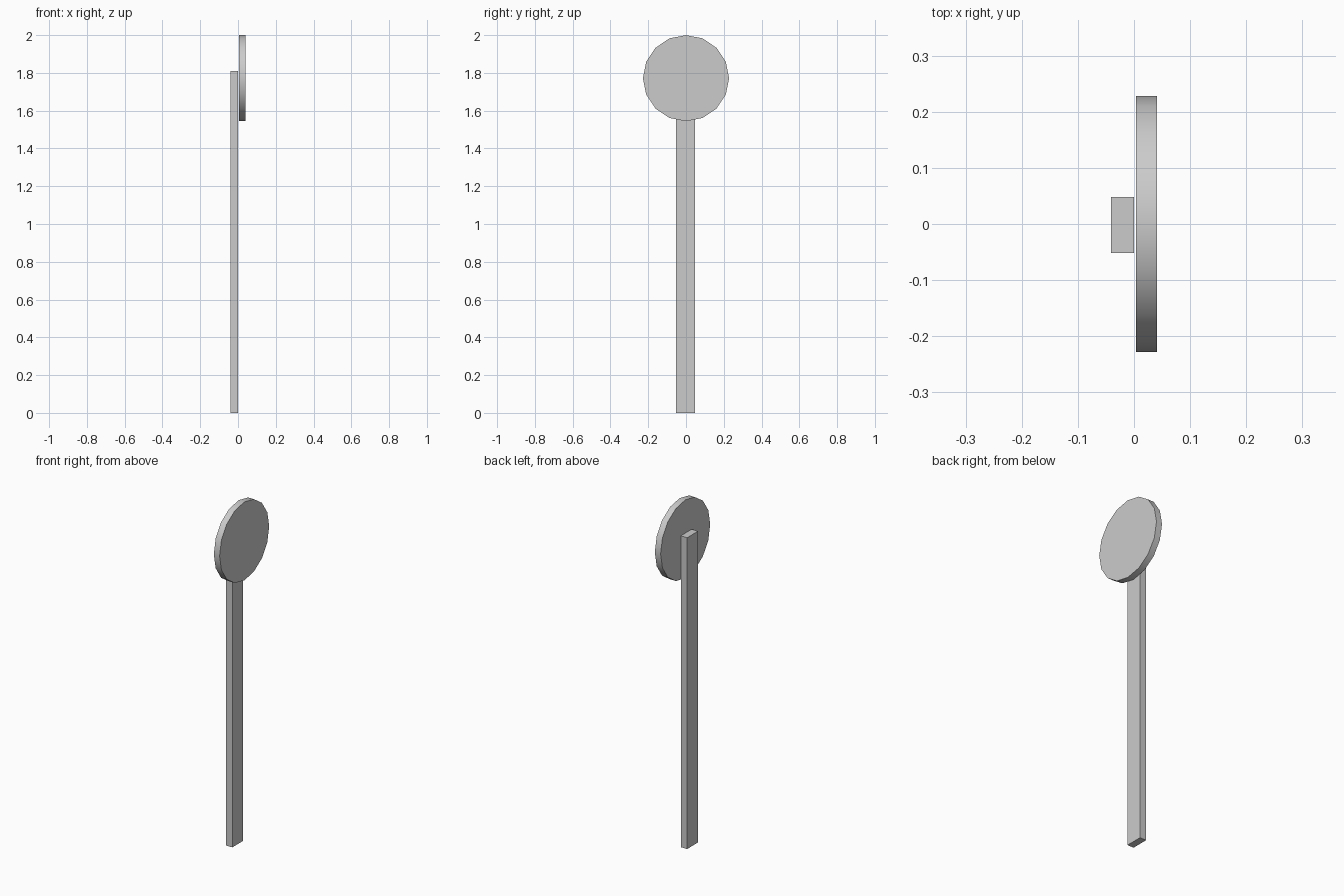
import bpy
import math

if "Cube" in bpy.data.objects:
    bpy.data.objects.remove(bpy.data.objects["Cube"])

# Flat rectangular post
bpy.ops.mesh.primitive_cube_add(size=1, location=(-0.0205, -0.002, 0.905))
post = bpy.context.object
post.name = "post"
post.scale = (0.041, 0.1, 1.81)
bpy.ops.object.transform_apply(location=False, rotation=False, scale=True)

# Sixteen-sided round sign plate, facing +x, just in front of the post
bpy.ops.mesh.primitive_cylinder_add(
    vertices=16, radius=0.228, depth=0.037,
    location=(0.0225, 0, 1.772), rotation=(0, math.radians(90), 0))
plate = bpy.context.object
plate.name = "round_sign_plate"
bpy.ops.object.transform_apply(location=False, rotation=True, scale=False)
bpy.ops.object.shade_smooth_by_angle(angle=math.radians(30))
